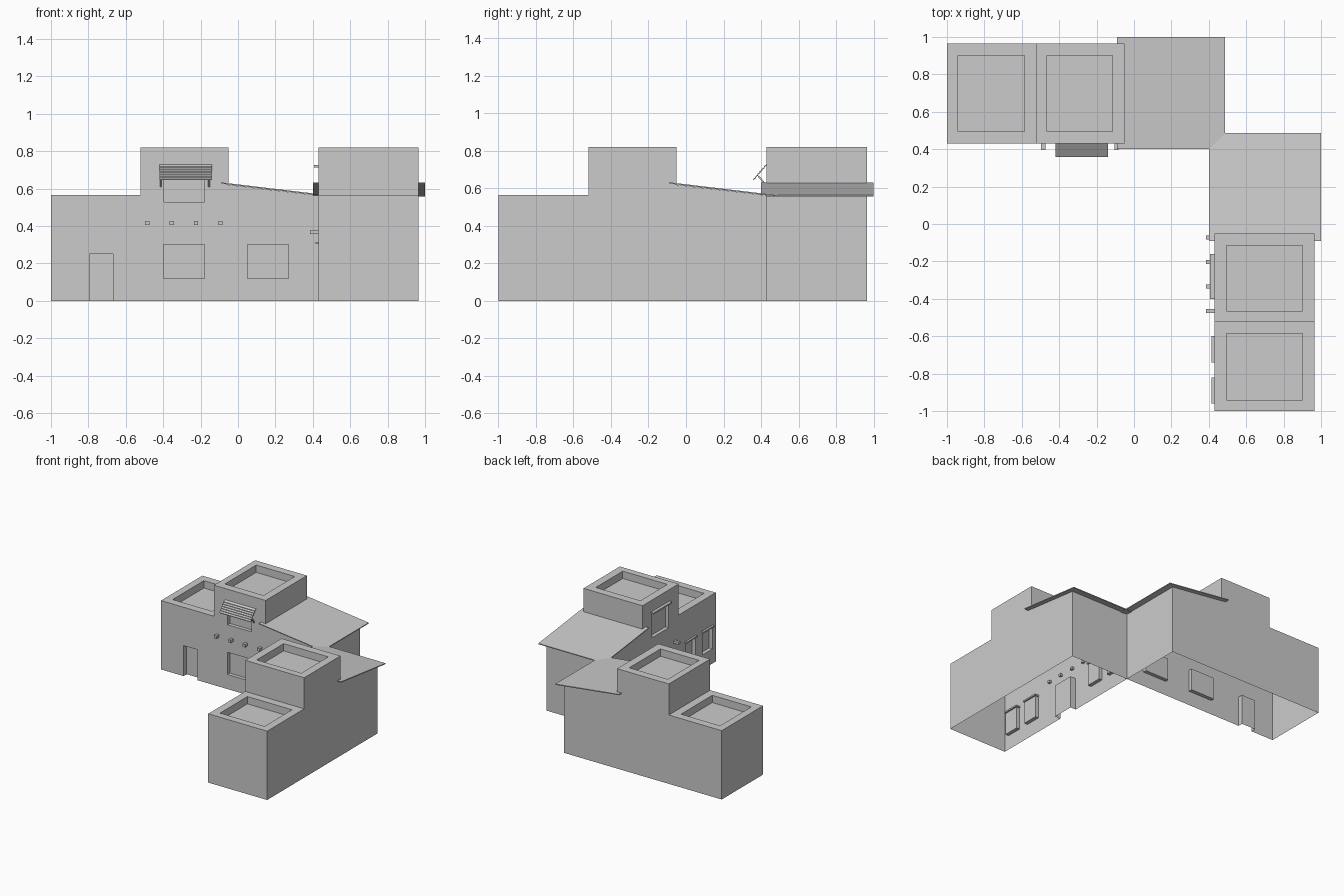
import bpy, bmesh
from mathutils import Vector

if "Cube" in bpy.data.objects:
    bpy.data.objects.remove(bpy.data.objects["Cube"])

# Each wing uses local coords: t along the wing, d depth from courtyard face, z up.
wing_a = lambda t, d, z: Vector((t, d, z))
wing_b = lambda t, d, z: Vector((d, t, z))
F, BK = 0.43, 0.965


def build(name, ring0, ring1):
    bm = bmesh.new()
    a = [bm.verts.new(v) for v in ring0]
    b = [bm.verts.new(v) for v in ring1]
    n = len(a)
    bm.faces.new(a)
    bm.faces.new(b[::-1])
    for i in range(n):
        j = (i + 1) % n
        bm.faces.new((a[j], a[i], b[i], b[j]))
    bmesh.ops.recalc_face_normals(bm, faces=bm.faces)
    me = bpy.data.meshes.new(name)
    bm.to_mesh(me)
    bm.free()
    ob = bpy.data.objects.new(name, me)
    bpy.context.collection.objects.link(ob)
    return ob


def prism_tz(name, m, pts, d0, d1):
    return build(name, [m(t, d0, z) for t, z in pts], [m(t, d1, z) for t, z in pts])


def prism_dz(name, m, pts, t0, t1):
    return build(name, [m(t0, d, z) for d, z in pts], [m(t1, d, z) for d, z in pts])


def box(name, m, t0, t1, d0, d1, z0, z1):
    return prism_tz(name, m, [(t0, z0), (t1, z0), (t1, z1), (t0, z1)], d0, d1)


def carve(ob, cutters):
    for c in cutters:
        mod = ob.modifiers.new("cut", 'BOOLEAN')
        mod.operation = 'DIFFERENCE'
        mod.solver = 'EXACT'
        mod.object = c
    bpy.context.view_layer.update()
    dg = bpy.context.evaluated_depsgraph_get()
    me = bpy.data.meshes.new_from_object(ob.evaluated_get(dg))
    ob.modifiers.clear()
    ob.data = me
    for c in cutters:
        bpy.data.objects.remove(c)
    # the shell is open underneath
    bm = bmesh.new()
    bm.from_mesh(me)
    low = [f for f in bm.faces if all(abs(v.co.z) < 1e-4 for v in f.verts)]
    bmesh.ops.delete(bm, geom=low, context='FACES')
    bm.to_mesh(me)
    bm.free()


# Stepped wing outline: low block, tower, lean-to
OUTLINE = [(-1, 0), (-1, .565), (-.52, .565), (-.52, .82), (-.05, .82),
           (-.05, .62), (.43, .563), (.43, 0)]


def wing(tag, m, openings):
    body = prism_tz("wing_" + tag, m, OUTLINE, F, BK)
    cuts = [box("cut", m, -.94, -.585, .495, .9, .505, .7),
            box("cut", m, -.465, -.115, .495, .9, .76, .9)]
    for t0, t1, z0, z1, depth in openings:
        cuts.append(box("cut", m, t0, t1, F - .05, F + depth, z0, z1))
    carve(body, cuts)
    # sloped roof sheet
    prism_tz("lean_to_roof_" + tag, m,
             [(-.09, .626), (.487, .557), (.487, .564), (-.09, .633)], .40, 1.0)


# Wing A: door, two big windows, tower window
wing("a", wing_a, [(-.795, -.667, -.05, .25, .04),
                   (-.397, -.178, .12, .302, .03),
                   (.05, .27, .12, .302, .03),
                   (-.395, -.178, .528, .70, .03)])

# Wing B: two pairs of small windows, central door, tower window
small = [(-.955, -.825), (-.735, -.605), (.01, .14), (.23, .36)]
wing("b", wing_b, [(t0, t1, .12, .30, .03) for t0, t1 in small]
     + [(-.35, -.17, -.05, .27, .05), (-.39, -.17, .51, .71, .03)])
for i, (t0, t1) in enumerate(small):
    box(f"window_lintel_{i}", wing_b, t0 - .005, t1 + .005, .414, .47, .303, .315)
box("tower_window_lintel", wing_b, -.40, -.16, .406, .46, .713, .726)

# Protruding roof beams
for i in range(4):
    t = -.485 + i * .1305
    box(f"beam_a_{i}", wing_a, t - .011, t + .011, .396, .45, .404, .427)
    t = -.465 + i * .131
    box(f"beam_b_{i}", wing_b, t - .011, t + .011, .385, .45, .358, .377)

# Slatted awning over the wing A tower window
N = 6
for i in range(N):
    d0, z0 = F - .068 * i / N, .728 - .08 * i / N
    d1, z1 = F - .068 * (i + 1) / N, .728 - .08 * (i + 1) / N
    prism_dz(f"awning_slat_{i}", wing_a,
             [(d0, z0), (d1 - .004, z1 + .003), (d1 - .004, z1 - .003), (d0, z0 - .006)],
             -.42, -.138)
# Awning struts
for i, t in enumerate((-.413, -.155)):
    prism_dz(f"awning_strut_{i}", wing_a,
             [(.435, .602), (.383, .663), (.389, .669), (.435, .615)], t - .005, t + .005)
